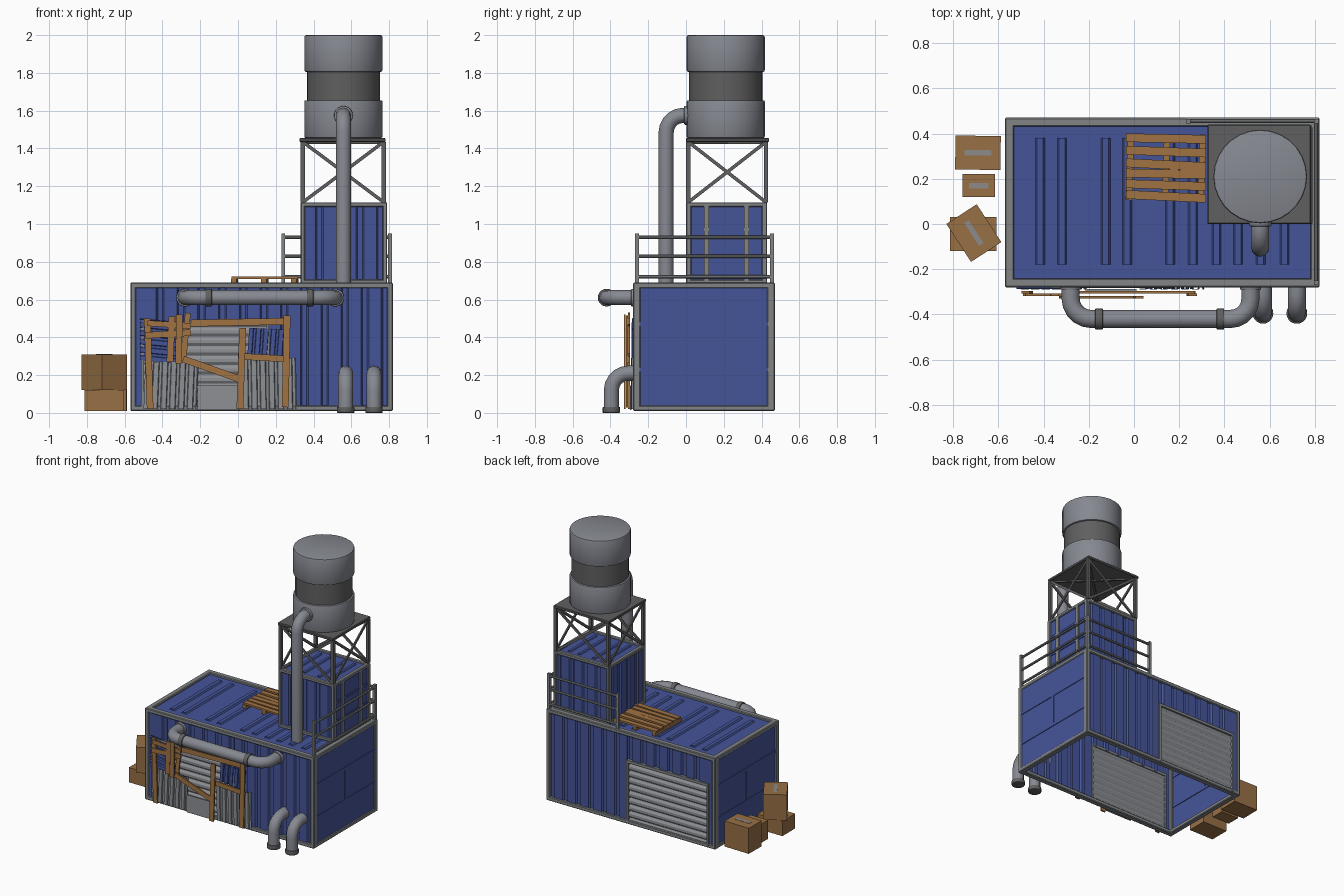
import bpy, bmesh, math
from mathutils import Vector, Matrix

if "Cube" in bpy.data.objects:
    bpy.data.objects.remove(bpy.data.objects["Cube"])


def material(name, r, g, b):
    m = bpy.data.materials.new(name)
    m.diffuse_color = (r, g, b, 1)
    m.use_nodes = True
    m.node_tree.nodes["Principled BSDF"].inputs["Base Color"].default_value = m.diffuse_color
    return m


BLUE = material("blue paint", .06, .09, .32)
FRAME = material("frame grey", .22, .23, .24)
METAL = material("pipe grey", .24, .25, .285)
SHEET = material("sheet grey", .27, .28, .30)
DARK = material("dark steel", .115, .115, .115)
WOOD = material("wood", .35, .17, .055)
CARD = material("cardboard", .31, .16, .06)
TAPE = material("tape", .27, .26, .25)


def add(name, bm, mat, smooth=False):
    bmesh.ops.recalc_face_normals(bm, faces=bm.faces[:])
    me = bpy.data.meshes.new(name)
    bm.to_mesh(me)
    bm.free()
    me.materials.append(mat)
    if smooth:
        me.shade_smooth()
        me.set_sharp_from_angle(angle=math.radians(35))
    ob = bpy.data.objects.new(name, me)
    bpy.context.collection.objects.link(ob)
    return ob


def box(name, x0, x1, y0, y1, z0, z1, mat, bevel=0, turn=0, taper=None):
    bm = bmesh.new()
    bmesh.ops.create_cube(bm, size=1)
    if taper:
        for v in bm.verts:
            if v.co.z > 0:
                v.co.x *= taper
    bmesh.ops.scale(bm, vec=(x1 - x0, y1 - y0, z1 - z0), verts=bm.verts)
    if bevel:
        bmesh.ops.bevel(bm, geom=bm.edges[:], offset=bevel, segments=1, affect='EDGES')
    ob = add(name, bm, mat)
    ob.data.transform(Matrix.Translation(((x0 + x1) / 2, (y0 + y1) / 2, (z0 + z1) / 2))
                      @ Matrix.Rotation(math.radians(turn), 4, 'Z'))
    return ob


def beam(name, p, q, w, d, mat):
    p, q = Vector(p), Vector(q)
    bm = bmesh.new()
    bmesh.ops.create_cube(bm, size=1)
    bmesh.ops.scale(bm, vec=((q - p).length, d, w), verts=bm.verts)
    rot = (q - p).to_track_quat('X', 'Z').to_matrix().to_4x4()
    bm.transform(Matrix.Translation((p + q) / 2) @ rot)
    return add(name, bm, mat)


def sheet(name, origin, u, v, n, waves, mat, depth=.012, flat=.6, slope=.08):
    """Corrugated sheet: waves run along u, ridges along v, dents go against n."""
    o, u, v, n = map(Vector, (origin, u, v, n))
    prof = [(0, 0)]
    for i in range(waves):
        prof += [((i + a) / waves, h) for a, h in
                 ((flat, 0), (flat + slope, -depth), (1 - slope, -depth), (1, 0))]
    bm = bmesh.new()
    rows = [[bm.verts.new(o + u * t + n * h + v * k) for t, h in prof] for k in (0, 1)]
    for i in range(len(prof) - 1):
        bm.faces.new((rows[0][i], rows[0][i + 1], rows[1][i + 1], rows[1][i]))
    ob = add(name, bm, mat)
    s = ob.modifiers.new("thickness", 'SOLIDIFY')
    s.thickness, s.offset = .004, 0
    return ob


def cyl(name, p, q, r, mat, bevel=0, sides=28):
    p, q = Vector(p), Vector(q)
    bm = bmesh.new()
    bmesh.ops.create_cone(bm, cap_ends=True, segments=sides, radius1=r, radius2=r, depth=(q - p).length)
    if bevel:
        rim = [e for e in bm.edges if abs(e.verts[0].co.z - e.verts[1].co.z) < 1e-5]
        bmesh.ops.bevel(bm, geom=rim, offset=bevel, segments=2, profile=.5, affect='EDGES')
    bm.transform(Matrix.Translation((p + q) / 2) @ (q - p).to_track_quat('Z', 'Y').to_matrix().to_4x4())
    return add(name, bm, mat, True)


def pipe(name, pts, r, bend, mat):
    pts = [Vector(p) for p in pts]
    path = [pts[0]]
    for a, p, b in zip(pts, pts[1:], pts[2:]):       # round each right-angle corner
        d1, d2 = (p - a).normalized(), (b - p).normalized()
        c = p + (d2 - d1) * bend
        for i in range(6):
            t = math.pi / 2 * i / 5
            path.append(c + bend * (d1 * math.sin(t) - d2 * math.cos(t)))
    path.append(pts[-1])
    cu = bpy.data.curves.new(name + " path", 'CURVE')
    cu.dimensions, cu.bevel_depth, cu.bevel_resolution, cu.use_fill_caps = '3D', r, 4, True
    sp = cu.splines.new('POLY')
    sp.points.add(len(path) - 1)
    for s, p in zip(sp.points, path):
        s.co = (*p, 1)
    tmp = bpy.data.objects.new(name + " tmp", cu)
    bpy.context.collection.objects.link(tmp)
    bm = bmesh.new()
    bm.from_mesh(bpy.data.meshes.new_from_object(tmp.evaluated_get(bpy.context.evaluated_depsgraph_get())))
    bpy.data.objects.remove(tmp)
    return add(name, bm, mat, True)


def frame(name, x0, x1, y0, y1, z0, z1, w, h):
    """Twelve bevelled bars along the edges of a box."""
    for ya, yb in ((y0, y0 + w), (y1 - w, y1)):
        for za, zb in ((z0, z0 + h), (z1 - h, z1)):
            box(name + "_long_bar", x0, x1, ya, yb, za, zb, FRAME, .005)
        for xa, xb in ((x0, x0 + h), (x1 - h, x1)):
            box(name + "_post", xa, xb, ya, yb, z0, z1, FRAME, .005)
    for xa, xb in ((x0, x0 + w), (x1 - w, x1)):
        for za, zb in ((z0, z0 + h), (z1 - h, z1)):
            box(name + "_side_bar", xa, xb, y0, y1, za, zb, FRAME, .005)


# container: frame, roof with ribs, end walls with bars (bottom is open)
frame("container_frame", -.57, .82, -.28, .47, .01, .69, .04, .03)
box("container_roof", -.55, .80, -.26, .45, .665, .675, BLUE)
for x in (-.415, -.318, -.125, -.03, .16, .26, .365, .46, .56, .665):
    box("roof_rib", x - .022, x + .022, -.18, .38, .673, .685, BLUE, taper=.6)
for s, x in ((-1, -.56), (1, .81)):
    box("end_wall", x - .005, x + .005, -.26, .45, .03, .67, BLUE)
    for z in (.23, .47):
        box("end_wall_bar", x - .01, x + .01, -.25, .44, z - .01, z + .01, BLUE)
    box("end_wall_divider", x - .01, x + .01, .085, .105, .23, .47, BLUE)

# front and back walls with a roller door in each
for side, y, n in (("front", -.27, -1), ("back", .46, 1)):
    N = (0, n, 0)
    sheet(side + "_wall", (.16, y, .03), (.64, 0, 0), (0, 0, .64), N, 6, BLUE)
    sheet(side + "_wall_over_door", (-.5, y, .47), (.66, 0, 0), (0, 0, .2), N, 6, BLUE)
    box(side + "_wall_edge", -.55, -.5, y - .004, y + .004, .03, .67, BLUE)
    sheet(side + "_roller_door", (-.5, y, .02), (0, 0, .45), (.66, 0, 0), N, 9, SHEET, .01, .3, .3)
    for x in (-.505, .155):
        box(side + "_door_jamb", x - .008, x + .008, y - .012, y + .012, .02, .48, FRAME)
    box(side + "_door_head", -.513, .163, y - .012, y + .012, .465, .485, FRAME)

# tower room on the roof
frame("tower_frame", .33, .79, .0, .43, .68, 1.115, .03, .025)
sheet("tower_front", (.345, .01, .69), (.43, 0, 0), (0, 0, .41), (0, -1, 0), 4, BLUE, .01)
sheet("tower_back", (.345, .42, .69), (.43, 0, 0), (0, 0, .41), (0, 1, 0), 4, BLUE, .01)
sheet("tower_left", (.34, .015, .69), (0, .4, 0), (0, 0, .41), (-1, 0, 0), 4, BLUE, .01)
box("tower_right", .77, .78, .01, .42, .69, 1.1, BLUE)
for z in (.83, .97):
    box("tower_right_bar", .775, .786, .02, .41, z - .008, z + .008, BLUE)
for y in (.108, .32):
    box("tower_right_post", .775, .79, y - .014, y + .014, .69, 1.1, FRAME)
box("tower_roof", .34, .78, .01, .42, 1.095, 1.105, BLUE)
for x in (.42, .5, .62, .7):
    box("tower_roof_rib", x - .015, x + .015, .06, .37, 1.103, 1.112, BLUE, taper=.6)

# tank stand with cross bracing
X, Y, Z = (.343, .772), (.012, .424), (1.115, 1.435)
for x in X:
    for y in Y:
        box("stand_leg", x - .011, x + .011, y - .011, y + .011, Z[0], Z[1], DARK)
for a, b in ((0, 1), (1, 0)):
    for y in Y:
        beam("stand_brace", (X[0], y, Z[a]), (X[1], y, Z[b]), .018, .01, DARK)
    for x in X:
        beam("stand_brace", (x, Y[0], Z[a]), (x, Y[1], Z[b]), .018, .01, DARK)
    beam("plate_brace", (X[0], Y[a], 1.432), (X[1], Y[b], 1.432), .015, .015, DARK)
box("stand_plate", .325, .782, .0, .44, 1.435, 1.455, DARK, .004)

# water tank
C = (.558, .21)
cyl("tank_lower", (*C, 1.455), (*C, 1.655), .207, METAL, .008)
cyl("tank_band", (*C, 1.65), (*C, 1.81), .194, DARK)
cyl("tank_upper", (*C, 1.805), (*C, 2.0), .207, METAL, .01)

# pipes
pipe("tank_pipe", [(.558, -.105, .68), (.558, -.105, 1.575), (.558, .03, 1.575)], .04, .09, METAL)
cyl("tank_pipe_flange", (.558, -.01, 1.575), (.558, .03, 1.575), .05, METAL, .005, 20)
pipe("wall_pipe", [(-.28, -.26, .61), (-.28, -.42, .61), (.515, -.42, .61), (.515, -.26, .61)],
     .04, .09, METAL)
for x in (-.155, .382):
    cyl("wall_pipe_clamp", (x - .017, -.42, .61), (x + .017, -.42, .61), .047, DARK, .004, 20)
for x in (-.28, .515):
    cyl("wall_pipe_flange", (x, -.29, .61), (x, -.26, .61), .047, METAL, .004, 20)
for x in (.57, .72):
    pipe("drain_pipe", [(x, -.26, .21), (x, -.395, .21), (x, -.395, .005)], .04, .09, METAL)
    cyl("drain_foot", (x, -.395, 0), (x, -.395, .032), .046, DARK, .004, 20)

# corner railing
for p in ((.805, -.26), (.805, .455), (.24, .455)):
    box("rail_post", p[0] - .01, p[0] + .01, p[1] - .01, p[1] + .01, .68, .95, FRAME)
for z in (.72, .83, .93):
    cyl("side_rail", (.805, -.26, z), (.805, .455, z), .009, FRAME, 0, 8)
    cyl("back_rail", (.24, .455, z), (.805, .455, z), .009, FRAME, 0, 8)

# pallet lying on the roof
for x in (-.018, .142, .3):
    box("pallet_runner", x - .014, x + .014, .105, .395, .68, .71, WOOD, turn=-2)
for i, y in enumerate((.122, .172, .222, .262, .32, .378)):
    box("pallet_slat", -.035, .318, y - .019, y + .019, .709, .722, WOOD, turn=-2 + (i % 3 - 1) * .8)

# scrap sheets leaning on the front
F = (0, -1, 0)
sheet("scrap_sheet_left", (-.5, -.288, .02), (.28, 0, 0), (.01, 0, .25), F, 6, SHEET, .01, .5)
sheet("scrap_sheet_right", (.03, -.288, .02), (.28, 0, 0), (-.005, 0, .27), F, 6, SHEET, .01, .5)
box("scrap_panel", -.215, .01, -.296, -.288, .015, .145, SHEET)
sheet("blue_scrap_left", (-.52, -.286, .28), (0, 0, .22), (.2, 0, -.02), F, 5, BLUE, .01, .5)
sheet("blue_scrap_right", (.05, -.286, .31), (.2, 0, -.01), (.01, 0, .14), F, 5, BLUE, .01, .5)

# scrap planks: x and z of both ends, width
PLANKS = ((-.465, .02, -.48, .5, .035), (.25, .03, .26, .515, .036), (.01, .02, .025, .45, .036),
          (-.25, .475, .27, .485, .036), (-.36, .27, -.35, .51, .036), (-.315, .26, -.31, .52, .034),
          (-.29, .27, -.265, .53, .03), (-.49, .41, -.25, .425, .034), (-.29, .285, .02, .175, .036),
          (0, .3, .27, .285, .034), (-.48, .475, -.25, .46, .03))
for i, (xa, za, xb, zb, w) in enumerate(PLANKS):
    y = -.302 - .011 * (i % 3)
    beam("scrap_plank", (xa, y, za), (xb, y, zb), w, .01, WOOD) if abs(xb - xa) > .1 else \
        box("scrap_upright", -w / 2, w / 2, y - .005, y + .005, -(zb - za) / 2, (zb - za) / 2, WOOD) \
        .data.transform(Matrix.Translation(((xa + xb) / 2, 0, (za + zb) / 2))
                        @ Matrix.Rotation(math.atan2(xb - xa, zb - za), 4, 'Y'))

# cardboard boxes with tape: centre x, y, size x, y, z range, turn
for cx, cy, sx, sy, z0, z1, t in ((-.69, .315, .2, .15, .01, .2, -1), (-.686, .17, .145, .1, .01, .15, 0),
                                  (-.71, -.045, .205, .15, .01, .12, 0), (-.708, -.04, .16, .2, .12, .31, 33)):
    box("cardboard_box", cx - sx / 2, cx + sx / 2, cy - sy / 2, cy + sy / 2, z0, z1, CARD, turn=t)
    lx, ly = (sx * .3, .012) if sx > sy else (.012, sy * .3)
    box("box_tape", cx - lx, cx + lx, cy - ly, cy + ly, z1 - .001, z1 + .002, TAPE, turn=t)
